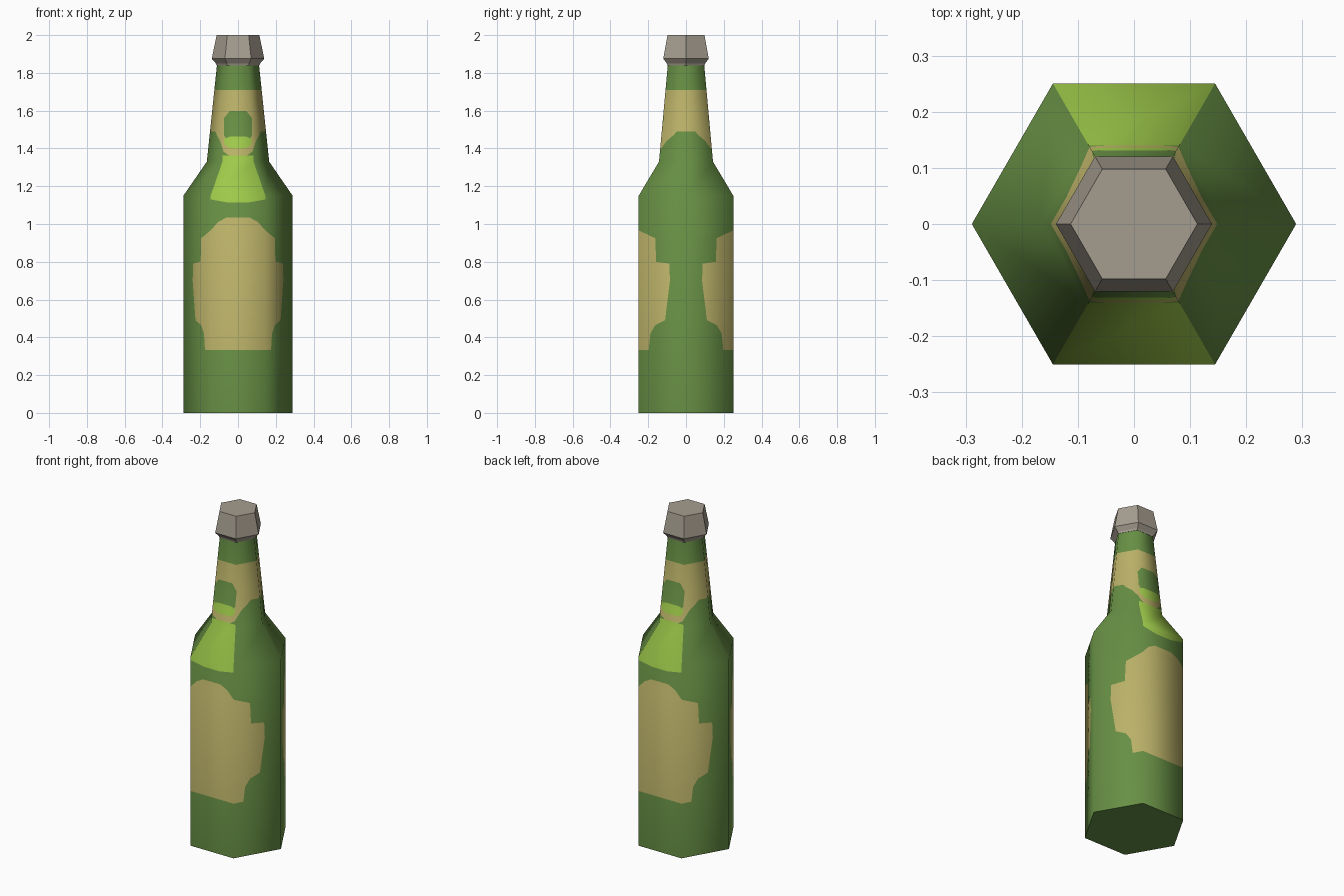
import bpy, bmesh, math
from mathutils import Vector

if "Cube" in bpy.data.objects:
    bpy.data.objects.remove(bpy.data.objects["Cube"])


def material(name, col):
    m = bpy.data.materials.new(name)
    m.diffuse_color = (*col, 1)
    m.use_nodes = True
    m.node_tree.nodes["Principled BSDF"].inputs["Base Color"].default_value = m.diffuse_color
    return m


GLASS = material("green glass", (.135, .275, .058))
TAN = material("tan label", (.50, .445, .14))
LIGHT = material("light green label", (.35, .60, .07))
METAL = material("grey cap", (.376, .337, .275))


def hex_solid(profile):
    """Closed six-sided solid from (radius, height) rows."""
    bm = bmesh.new()
    rings = [[bm.verts.new((r * math.cos(k * math.pi / 3), r * math.sin(k * math.pi / 3), z))
              for k in range(6)] for r, z in profile]
    for a, b in zip(rings, rings[1:]):
        for k in range(6):
            j = (k + 1) % 6
            bm.faces.new((a[k], a[j], b[j], b[k]))
    bm.faces.new(rings[0][::-1])
    bm.faces.new(rings[-1])
    return bm


def finish(bm, name, mats):
    me = bpy.data.meshes.new(name)
    bm.to_mesh(me)
    bm.free()
    for m in mats:
        me.materials.append(m)
    ob = bpy.data.objects.new(name, me)
    bpy.context.collection.objects.link(ob)
    return ob


def cut(bm, faces, co, no):
    geom = set(faces)
    for f in faces:
        geom.update(f.edges, f.verts)
    bmesh.ops.bisect_plane(bm, geom=list(geom), dist=1e-4, plane_co=co, plane_no=no)


def paint(bm, rows, index):
    """Cut and colour a mirrored outline given as (height, half width) rows, front and back."""
    for z in sorted({z for z, w in rows}):
        cut(bm, bm.faces[:], (0, 0, z), (0, 0, 1))
    for (z0, w0), (z1, w1) in zip(rows, rows[1:]):
        if z1 - z0 < 1e-6:
            continue

        def band():
            return [f for f in bm.faces if z0 < f.calc_center_median().z < z1
                    and abs(f.normal.z) < .99]
        for s in (-1, 1):
            cut(bm, band(), (s * w0, 0, z0), (z1 - z0, 0, -s * (w1 - w0)))
        bm.normal_update()
        for f in band():
            c = f.calc_center_median()
            if abs(c.x) < w0 + (w1 - w0) * (c.z - z0) / (z1 - z0):
                f.material_index = index


# Bottle body with painted labels
bm = hex_solid([(.289, 0), (.289, 1.15), (.165, 1.33), (.111, 1.845)])
bm.normal_update()
# main label
paint(bm, [(.333, .175), (.42, .18), (.465, .195), (.49, .225), (.70, .24), (.79, .238),
           (.80, .198), (.925, .195), (.963, .148), (1.01, .106), (1.035, .06)], 1)
# neck band with rounded front tab
paint(bm, [(1.362, .045), (1.385, .077), (1.44, .095), (1.47, .112), (1.49, .12),
           (1.49, .4), (1.71, .4)], 1)
# window in the tab
paint(bm, [(1.45, .06), (1.47, .075), (1.565, .073), (1.597, .045)], 0)
paint(bm, [(1.40, .04), (1.42, .07), (1.45, .075), (1.462, .045)], 2)
# shoulder label
paint(bm, [(1.113, .05), (1.13, .1445), (1.15, .1445), (1.33, .0825), (1.362, .081)], 2)
body = finish(bm, "bottle_body", [GLASS, TAN, LIGHT])

# Smooth round shading on the sides, flat on the ends
tilts = [(0, 0), (1.15, .27), (1.33, .32), (1.845, .09)]


def side_normal(p):
    for (z0, t0), (z1, t1) in zip(tilts, tilts[1:]):
        if p.z <= z1 + 1e-4:
            t = t0 + (t1 - t0) * (p.z - z0) / (z1 - z0)
            break
    d = Vector((p.x, p.y, 0)).normalized()
    return Vector((d.x, d.y, t)).normalized()


me = body.data
normals = [Vector((0, 0, 1))] * len(me.loops)
for poly in me.polygons:
    poly.use_smooth = True
    flat = abs(poly.normal.z) > .99
    for li in poly.loop_indices:
        p = me.vertices[me.loops[li].vertex_index].co
        normals[li] = poly.normal.copy() if flat else side_normal(p)
me.normals_split_custom_set(normals)

# Metal cap
finish(hex_solid([(.113, 1.84), (.117, 1.85), (.139, 1.875), (.113, 2.0)]), "bottle_cap", [METAL])
